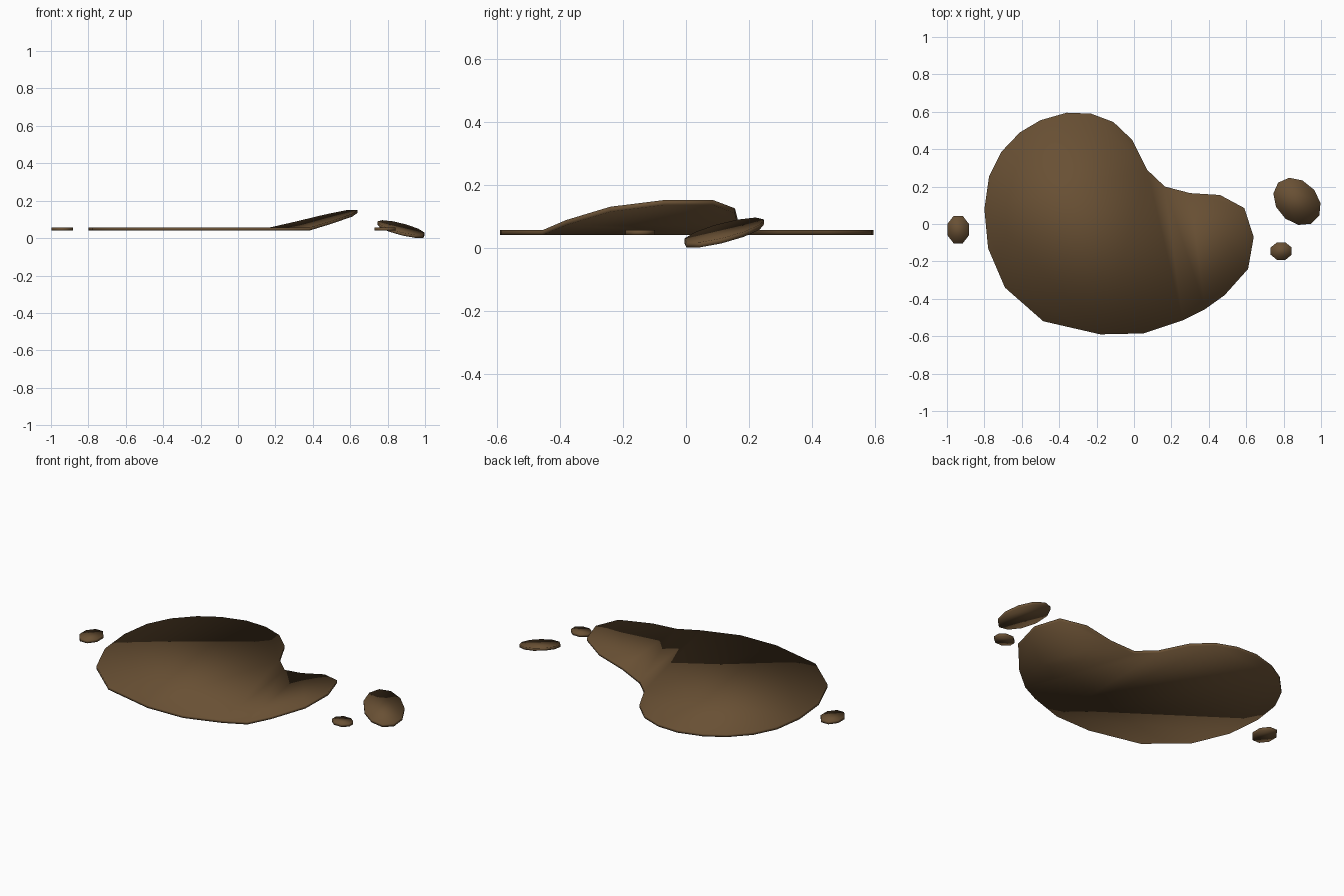
import bpy, bmesh
from math import sin, cos, tau, radians

cube = bpy.data.objects.get("Cube")
if cube:
    bpy.data.objects.remove(cube)

BASE, THICK = 0.04, 0.016

mud = bpy.data.materials.new("mud_brown")
mud.use_nodes = True
colour = (0.14, 0.08, 0.034, 1)
mud.diffuse_color = colour
bsdf = mud.node_tree.nodes["Principled BSDF"]
bsdf.inputs["Base Color"].default_value = colour
bsdf.inputs["Roughness"].default_value = 0.9


def slab(name, outline, regions, height):
    """Thin smooth sheet: outline points split into flat regions, with a height rule."""
    bm = bmesh.new()
    low = [bm.verts.new((x, y, height(x, y))) for x, y in outline]
    top = [bm.verts.new((x, y, height(x, y) + THICK)) for x, y in outline]
    for region in regions:
        bm.faces.new([top[i] for i in region])
        bm.faces.new([low[i] for i in reversed(region)])
    for i in range(len(outline)):
        bm.faces.new((low[i - 1], low[i], top[i], top[i - 1]))
    bmesh.ops.recalc_face_normals(bm, faces=bm.faces)
    mesh = bpy.data.meshes.new(name)
    bm.to_mesh(mesh)
    bm.free()
    mesh.materials.append(mud)
    for poly in mesh.polygons:
        poly.use_smooth = True
    obj = bpy.data.objects.new(name, mesh)
    bpy.context.scene.collection.objects.link(obj)
    return obj


def droplet(name, centre, rx, ry, sides, turn=0, tilt=(0, 0)):
    """Small oval slab, turned by an angle and tilted by slopes along x and y."""
    cx, cy = centre
    c, s = cos(radians(turn)), sin(radians(turn))
    points = []
    for i in range(sides):
        a = tau * (i + 0.5) / sides
        u, v = rx * cos(a), ry * sin(a)
        points.append((cx + u * c - v * s, cy + u * s + v * c))
    slab(name, points, [range(sides)],
         lambda x, y: BASE + tilt[0] * (x - cx) + tilt[1] * (y - cy))


# Main puddle: flat body, plus a lobe bent upwards along a straight fold
body = [(.38, -.455), (.26, -.515), (.05, -.585), (-.18, -.59), (-.485, -.52),
        (-.69, -.34), (-.78, -.13), (-.8, .08), (-.775, .255), (-.71, .385),
        (-.61, .49), (-.5, .555), (-.36, .595), (-.23, .59), (-.11, .545),
        (-.01, .45), (.07, .29), (.165, .2)]
lobe = [(.3, .165), (.46, .155), (.59, .085), (.64, -.07), (.61, -.24), (.485, -.38)]
fold = len(body) - 1
count = len(body) + len(lobe)


def puddle_height(x, y):
    distance = (x - .165) * .95 + (y - .2) * .312
    return BASE + max(0, distance) * .26


slab("puddle", body + lobe,
     [list(range(fold + 1)), list(range(fold, count)) + [0]], puddle_height)

# Loose droplets around it
droplet("right_droplet", (-.94, -.03), .062, .08, 8)
droplet("small_left_droplet", (.787, -.145), .061, .05, 8)
droplet("large_left_droplet", (.872, .12), .143, .11, 11, turn=-45, tilt=(-.196, .2))
